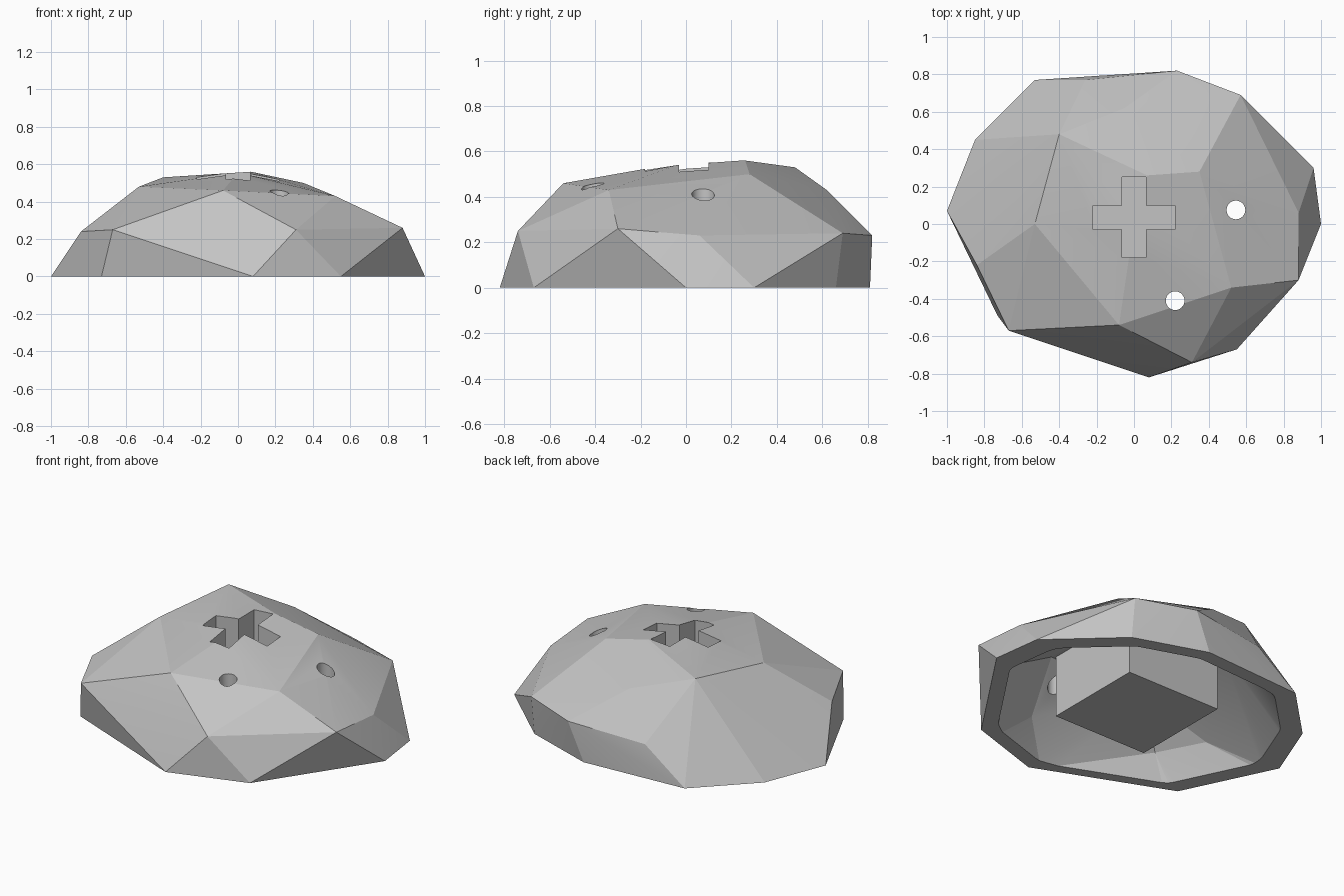
import bpy, bmesh
from math import cos, sin, tau
from mathutils import Vector, Matrix

cube = bpy.data.objects.get("Cube")
if cube:
    bpy.data.objects.remove(cube, do_unlink=True)

stone = bpy.data.materials.new("stone_grey")
stone.use_nodes = True
GREY = (0.55, 0.55, 0.55, 1)
stone.diffuse_color = GREY
stone.node_tree.nodes["Principled BSDF"].inputs["Base Color"].default_value = GREY

# Rock corners: ground ring, shoulder ring, crown
ground = [(1, 0), (.96, .3), (.57, .66), (.13, .81), (-.53, .77), (-.85, .45),
          (-1, .07), (-.73, -.49), (.08, -.82), (.55, -.67)]
shoulder = [(.88, -.3, .26), (.88, .06, .23), (.57, .69, .24), (.23, .82, .23),
            (-.26, .77, .2), (-.84, -.22, .24), (-.67, -.57, .25), (.31, -.74, .25)]
crown = [(-.08, -.54, .46), (.52, -.34, .43), (.35, .28, .5), (-.05, .62, .43),
         (0, 0, .555), (.07, .26, .56), (-.4, .48, .53), (-.53, 0, .48)]


def finish(name, bm):
    bmesh.ops.recalc_face_normals(bm, faces=bm.faces)
    mesh = bpy.data.meshes.new(name)
    bm.to_mesh(mesh)
    bm.free()
    mesh.materials.append(stone)
    obj = bpy.data.objects.new(name, mesh)
    bpy.context.collection.objects.link(obj)
    return obj


def hull(name, points):
    bm = bmesh.new()
    for p in points:
        bm.verts.new(p)
    found = bmesh.ops.convex_hull(bm, input=bm.verts)
    loose = {v for v in found["geom_interior"] + found["geom_unused"]
             if isinstance(v, bmesh.types.BMVert)}
    bmesh.ops.delete(bm, geom=list(loose), context="VERTS")
    bmesh.ops.dissolve_limit(bm, angle_limit=.01, verts=bm.verts, edges=bm.edges)
    return finish(name, bm)


def box(name, low, high):
    low, high = Vector(low), Vector(high)
    bm = bmesh.new()
    bmesh.ops.create_cube(bm, size=1, matrix=Matrix.Translation((low + high) / 2)
                          @ Matrix.Diagonal((*(high - low), 1)))
    return finish(name, bm)


def post(name, x, y, radius):
    bm = bmesh.new()
    bmesh.ops.create_cone(bm, cap_ends=True, segments=32, radius1=radius, radius2=radius,
                          depth=.8, matrix=Matrix.Translation((x, y, .5)))
    return finish(name, bm)


def combine(target, tool, operation):
    tool.hide_render = True
    mod = target.modifiers.new(tool.name, "BOOLEAN")
    mod.object, mod.operation, mod.solver = tool, operation, "EXACT"
    bpy.context.view_layer.objects.active = target
    bpy.ops.object.modifier_apply(modifier=mod.name)
    bpy.data.objects.remove(tool, do_unlink=True)


rock = hull("rock_shell", [(x, y, 0) for x, y in ground] + shoulder + crown)

# Hollow: rounded mouth sloping up to the top of a square pillar
mouth = [(x * .78 + .1 * cos(a * tau / 16), y * .78 + .1 * sin(a * tau / 16), -.02)
         for x, y in ground for a in range(16)]
slope = [(x * .8, y * .8, z * .65) for x, y, z in shoulder]
roof = [(x, y, .38) for x in (-.33, .35) for y in (-.3, .37)]
hollow = hull("hollow", mouth + slope + roof)
combine(hollow, box("pillar_space", (-.31, -.285, 0), (.33, .355, 1)), "DIFFERENCE")
combine(rock, hollow, "DIFFERENCE")

# Cross socket sunk into the pillar
socket = box("cross_socket", (-.22, -.03, .25), (.22, .1, 1))
combine(socket, box("cross_arm", (-.065, -.18, .25), (.065, .25, 1)), "UNION")
combine(rock, socket, "DIFFERENCE")

# Round holes through the shell
for x, y in [(.545, .075), (.22, -.41)]:
    combine(rock, post("round_hole", x, y, .05), "DIFFERENCE")

bpy.ops.object.select_all(action="DESELECT")
rock.select_set(True)
bpy.context.view_layer.objects.active = rock
bpy.ops.object.shade_smooth_by_angle(angle=.2)
